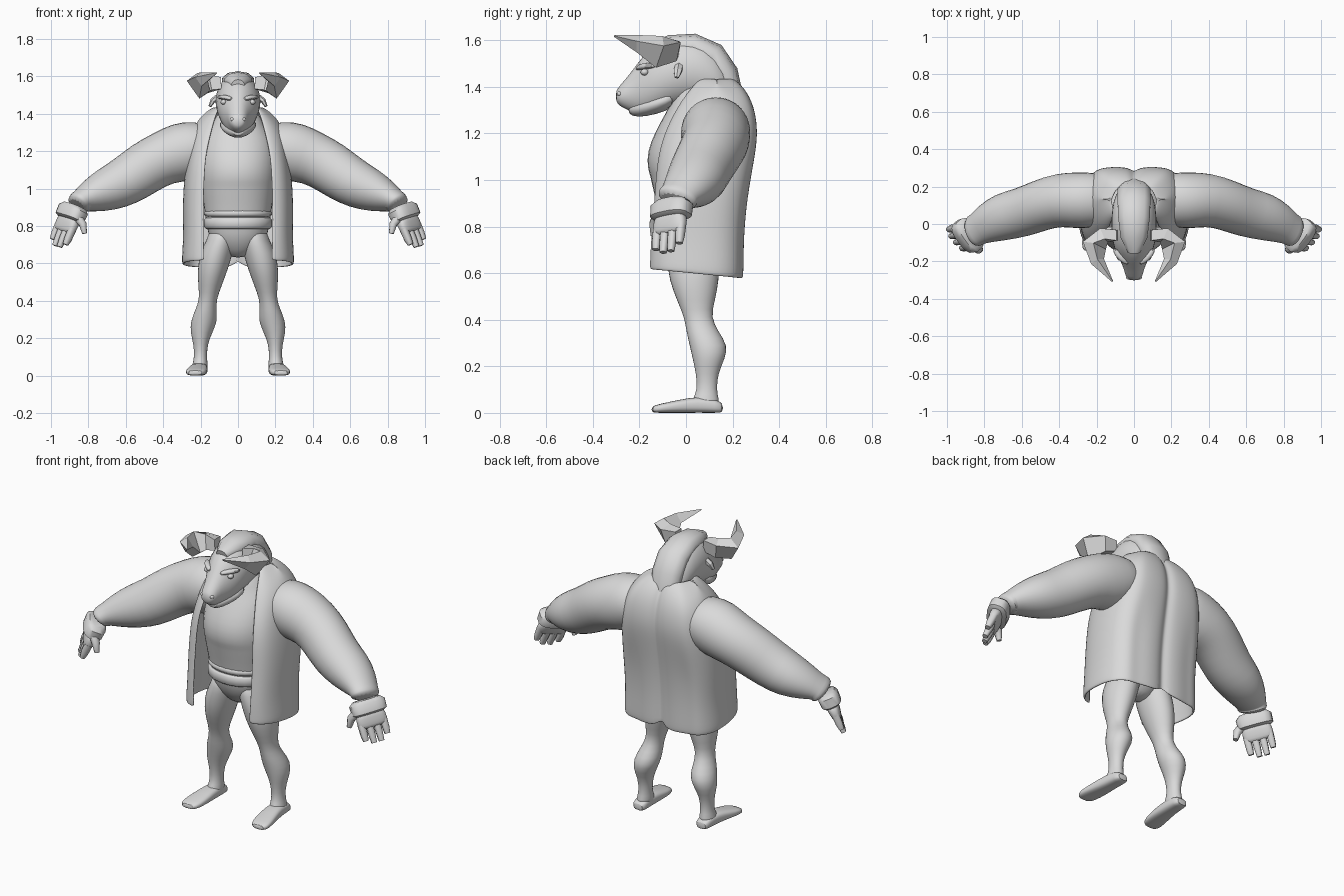
import bpy
import bmesh
from math import cos, sin, pi, radians
from mathutils import Vector, Matrix

if "Cube" in bpy.data.objects:
    bpy.data.objects.remove(bpy.data.objects["Cube"], do_unlink=True)

X, Y, Z = Vector((1, 0, 0)), Vector((0, 1, 0)), Vector((0, 0, 1))

grey = bpy.data.materials.new("plain grey")
grey.use_nodes = True
tone = (.7, .7, .7, 1)
grey.diffuse_color = tone
for node in grey.node_tree.nodes:
    if node.type == 'BSDF_PRINCIPLED':
        node.inputs["Base Color"].default_value = tone


def finish(bm, name, mirror=False, smooth=True, subsurf=0, solid=0):
    """Turn a bmesh into a finished object with its modifiers."""
    bmesh.ops.recalc_face_normals(bm, faces=bm.faces)
    mesh = bpy.data.meshes.new(name)
    bm.to_mesh(mesh)
    bm.free()
    obj = bpy.data.objects.new(name, mesh)
    bpy.context.collection.objects.link(obj)
    mesh.materials.append(grey)
    if mirror:
        obj.modifiers.new("Mirror", 'MIRROR').use_clip = True
    if solid:
        shell = obj.modifiers.new("Solidify", 'SOLIDIFY')
        shell.thickness = solid
        shell.offset = -1
    if subsurf:
        sub = obj.modifiers.new("Subdivision", 'SUBSURF')
        sub.levels = sub.render_levels = subsurf
    if smooth:
        bpy.ops.object.select_all(action='DESELECT')
        obj.select_set(True)
        bpy.context.view_layer.objects.active = obj
        bpy.ops.object.shade_smooth_by_angle(angle=radians(50))
    return obj


def loft(name, rows, ref=X, axis=None, sides=16, power=1.0, **options):
    """Skin rings (x, y, z, half size along ref, other half size)."""
    bm = bmesh.new()
    centres = [Vector(row[:3]) for row in rows]
    rings = []
    for i, row in enumerate(rows):
        ahead = centres[min(i + 1, len(rows) - 1)]
        behind = centres[max(i - 1, 0)]
        t = (axis or ahead - behind).normalized()
        u = (ref - t * ref.dot(t)).normalized()
        v = t.cross(u)
        ring = []
        for k in range(sides):
            angle = 2 * pi * (k + .5) / sides
            c, s = cos(angle), sin(angle)
            c = abs(c) ** power * (1 if c > 0 else -1)
            s = abs(s) ** power * (1 if s > 0 else -1)
            ring.append(bm.verts.new(centres[i] + u * c * row[3] + v * s * row[4]))
        rings.append(ring)
    for low, high in zip(rings, rings[1:]):
        for k in range(sides):
            n = (k + 1) % sides
            bm.faces.new((low[k], low[n], high[n], high[k]))
    bm.faces.new(rings[0])
    bm.faces.new(rings[-1])
    return finish(bm, name, **options)


def ball(name, centre, size):
    bm = bmesh.new()
    place = Matrix.Translation(centre) @ Matrix.Diagonal((*size, 1))
    bmesh.ops.create_uvsphere(bm, u_segments=16, v_segments=10, radius=1, matrix=place)
    return finish(bm, name, mirror=True)


# Torso with a chest shelf, and the belt
torso = [(.63, .03, .04, .04), (.67, .03, .10, .085), (.73, .03, .152, .125),
         (.79, .03, .172, .14), (.90, .03, .185, .16), (.98, .035, .20, .185),
         (1.02, .04, .205, .198), (1.05, .045, .21, .215), (1.12, .05, .215, .222),
         (1.2, .06, .21, .20), (1.28, .06, .19, .155), (1.34, .06, .14, .12),
         (1.44, .05, .10, .09)]
loft("torso", [(0, y, z, a, b) for z, y, a, b in torso], axis=Z, power=.94, subsurf=1)
for name, low, high in (("belt", .785, .845), ("sash", .85, .885)):
    rim = .01
    rows = [(low, 0), (low + rim, rim), (high - rim, rim), (high, 0)]
    loft(name, [(0, .03, z, .172 + e, .15 + e) for z, e in rows],
         axis=Z, sides=24, power=.95)

# Legs and feet
leg = [(.80, .08, .03, .07, .10), (.72, .092, .03, .077, .114),
       (.66, .115, .03, .09, .114), (.57, .135, .035, .083, .11),
       (.48, .15, .043, .064, .082), (.41, .16, .05, .046, .058),
       (.35, .172, .07, .058, .07), (.29, .182, .098, .073, .084),
       (.23, .196, .098, .06, .07), (.17, .20, .09, .038, .048),
       (.10, .20, .09, .034, .042), (.06, .203, .085, .042, .056),
       (.02, .206, .08, .046, .07)]
loft("legs", [(x, y, z, a, b) for z, x, y, a, b in leg],
     axis=Z, mirror=True, subsurf=1)
foot = [(.16, .205, .034, .02), (.13, .205, .042, .03), (.05, .208, .046, .036),
        (-.03, .215, .054, .028), (-.11, .226, .058, .02), (-.15, .23, .04, .014)]
loft("feet", [(x, y, h, a, h) for y, x, a, h in foot],
     axis=Y, power=.7, mirror=True, subsurf=1)

# Open coat: half outline at each height, hem dropping to the back
coat = [(.60, .18, -.16, .30, .245), (.62, .18, -.16, .305, .25),
        (.75, .185, -.155, .295, .25), (.92, .185, -.14, .30, .265),
        (1.08, .18, -.13, .29, .293), (1.2, .17, -.10, .27, .312),
        (1.32, .14, -.04, .25, .295), (1.4, .12, .02, .19, .25),
        (1.44, .10, .06, .13, .20)]
bm = bmesh.new()
outline = []
for z, edge, front, side, back in coat:
    middle = (front + back) / 2
    fold = .014 if z < 1 else 0
    slope = .1 if z < .7 else 0
    half = [(edge, front), ((edge + side) / 2, front + .02),
            (side * .95, front + .09), (side, middle),
            (side * .97, back - .09), (side * .78, back - .02),
            (side * .6, back - .005 - fold), (side * .36, back),
            (side * .1, back - .005), (0, back - .03)]
    outline.append([bm.verts.new((x, y, z - slope * y + (.05 if x == 0 and z < .61 else 0)))
                    for x, y in half])
for low, high in zip(outline, outline[1:]):
    for k in range(len(low) - 1):
        bm.faces.new((low[k], low[k + 1], high[k + 1], high[k]))
finish(bm, "coat", mirror=True, subsurf=2, solid=.014)

# Sleeves with a rolled end
sleeve = [(.12, .13, 1.23, .12, .11), (.21, .13, 1.222, .15, .145),
          (.30, .125, 1.195, .155, .166), (.40, .13, 1.165, .146, .145),
          (.50, .10, 1.11, .139, .144), (.60, .06, 1.038, .134, .135),
          (.70, .04, .995, .132, .122), (.79, .0, .96, .107, .09),
          (.84, -.03, .935, .086, .062), (.85, -.035, .925, .093, .067),
          (.865, -.045, .905, .08, .055)]
loft("sleeves", sleeve, ref=Y, mirror=True, subsurf=1)

# Hands: cuff, palm, four fingers and a thumb
across = Vector((.54, .8, .26)).normalized()
reach = Vector((.4, -.1, -.91)).normalized()
wrist = Vector((.88, -.06, .89))


def hand_part(name, rows, shift=0, **options):
    """Rows are (distance from wrist, half width, half depth)."""
    path = [(*(wrist + across * shift + reach * d), a, b) for d, a, b in rows]
    loft(name, path, ref=across, mirror=True, power=.7, **options)


hand_part("cuffs", [(-.02, .075, .045), (.0, .098, .058), (.05, .096, .056), (.06, .08, .04)])
hand_part("palms", [(.03, .072, .037), (.08, .086, .035), (.12, .084, .028), (.135, .07, .02)],
          subsurf=1)
for i, length in enumerate((.19, .215, .22, .195)):
    hand_part("finger_" + str(i + 1),
              [(.10, .02, .022), (.16, .019, .02), (length, .015, .014)],
              shift=.042 * (i - 1.5), sides=8)
loft("thumbs", [(.86, -.115, .85, .028, .026), (.83, -.135, .81, .025, .022),
                (.82, -.138, .76, .015, .014)], ref=Y, sides=8, mirror=True)

# Head, jaw and mane
head = [(-.302, 1.36, .025, .022), (-.285, 1.36, .045, .045), (-.235, 1.378, .056, .086),
        (-.19, 1.402, .078, .128), (-.13, 1.435, .11, .152), (-.06, 1.46, .122, .152),
        (.03, 1.475, .125, .148), (.12, 1.45, .114, .14), (.2, 1.38, .085, .085)]
loft("head", [(0, y, z, a, b) for y, z, a, b in head], axis=Y, subsurf=1)
loft("jaw", [(0, -.25, 1.303, .03, .02), (0, -.21, 1.306, .055, .04),
             (0, -.13, 1.325, .095, .045), (0, -.04, 1.36, .112, .05)], axis=Y, subsurf=1)
mane = [(-.15, 1.55, .035, .035), (-.07, 1.57, .075, .052), (.03, 1.573, .088, .056),
        (.115, 1.535, .092, .058), (.17, 1.455, .092, .056), (.20, 1.36, .08, .045)]
loft("mane", [(0, y, z, a, b) for y, z, a, b in mane], sides=10, power=.9)

# Face details
ball("eyes", (.077, -.178, 1.463), (.016, .017, .014))
ball("nostrils", (.03, -.285, 1.37), (.012, .012, .01))
loft("brows", [(.025, -.212, 1.475, .012, .014), (.068, -.187, 1.49, .016, .02),
               (.11, -.13, 1.49, .012, .016)], ref=Z, sides=8, mirror=True, subsurf=1)
loft("ears", [(.11, -.03, 1.485, .018, .02), (.135, -.035, 1.47, .02, .014),
              (.15, -.04, 1.44, .01, .008)], ref=Y, sides=6, mirror=True, smooth=False)

# Faceted horns leaning outward and sweeping forward
horn = [(.09, -.06, 1.565, .045, .04), (.16, -.06, 1.56, .06, .045),
        (.212, -.115, 1.55, .085, .05), (.195, -.20, 1.585, .042, .035),
        (.115, -.307, 1.618, .004, .004)]
loft("horns", horn, ref=Vector((.6, 0, .8)), sides=4, mirror=True, smooth=False)
